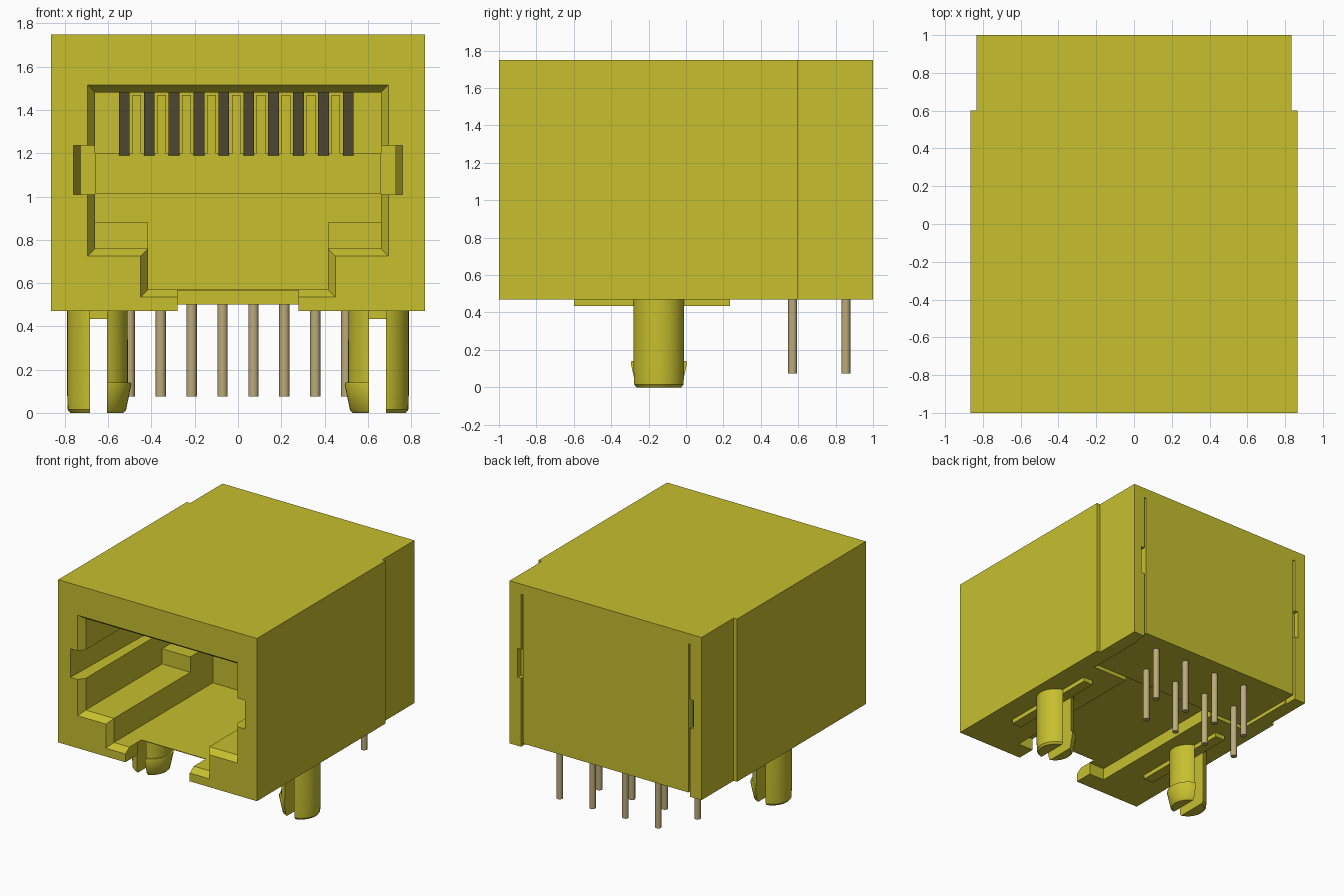
import bpy, bmesh, math
from mathutils import Vector

cube = bpy.data.objects.get("Cube")
if cube:
    bpy.data.objects.remove(cube, do_unlink=True)


def material(name, rgb):
    m = bpy.data.materials.new(name)
    m.use_nodes = True
    m.diffuse_color = (*rgb, 1)
    m.node_tree.nodes["Principled BSDF"].inputs["Base Color"].default_value = (*rgb, 1)
    return m


YELLOW = material("mustard plastic", (0.57, 0.52, 0.028))
TAN = material("tan metal", (0.50, 0.41, 0.20))


def finish(name, bm, mat, smooth=False, mirror=False):
    bmesh.ops.recalc_face_normals(bm, faces=bm.faces)
    mesh = bpy.data.meshes.new(name)
    bm.to_mesh(mesh)
    bm.free()
    ob = bpy.data.objects.new(name, mesh)
    bpy.context.collection.objects.link(ob)
    mesh.materials.append(mat)
    bpy.ops.object.select_all(action="DESELECT")
    ob.select_set(True)
    bpy.context.view_layer.objects.active = ob
    if smooth:
        bpy.ops.object.shade_smooth_by_angle(angle=math.radians(35))
    if mirror:
        ob.modifiers.new("mirror", "MIRROR").use_clip = False
    return ob


def loft(name, rings, mat=YELLOW, smooth=False, mirror=False, clip=None):
    """Skin a list of point rings; clip = (x, sign) keeps one side of a plane."""
    bm = bmesh.new()
    loops = [[bm.verts.new(p) for p in ring] for ring in rings]
    for a, b in zip(loops, loops[1:]):
        for i in range(len(a)):
            j = (i + 1) % len(a)
            bm.faces.new((a[i], a[j], b[j], b[i]))
    bm.faces.new(loops[0])
    bm.faces.new(loops[-1])
    if clip:
        bmesh.ops.bisect_plane(bm, geom=bm.verts[:] + bm.edges[:] + bm.faces[:],
                               plane_co=(clip[0], 0, 0), plane_no=(clip[1], 0, 0),
                               clear_inner=True)
        bmesh.ops.holes_fill(bm, edges=[e for e in bm.edges if e.is_boundary])
    return finish(name, bm, mat, smooth, mirror)


def box(name, x, y, z, mat=YELLOW, mirror=False):
    ring = [(x[0], y[0]), (x[1], y[0]), (x[1], y[1]), (x[0], y[1])]
    return loft(name, [[(a, b, h) for a, b in ring] for h in z], mat, mirror=mirror)


def turned(name, cx, cy, profile, n, **kw):
    rings = [[(cx + r * math.cos(2 * math.pi * i / n),
               cy + r * math.sin(2 * math.pi * i / n), z) for i in range(n)]
             for r, z in profile]
    return loft(name, rings, smooth=True, **kw)


def cut(target, cutter):
    cutter.hide_render = True
    for ob in (cutter, target):
        bpy.context.view_layer.objects.active = ob
        for m in list(ob.modifiers):
            if m.type == "MIRROR":
                bpy.ops.object.modifier_apply(modifier=m.name)
    mod = target.modifiers.new("cut", "BOOLEAN")
    mod.operation, mod.solver, mod.object = "DIFFERENCE", "EXACT", cutter
    bpy.ops.object.modifier_apply(modifier=mod.name)
    bpy.data.objects.remove(cutter, do_unlink=True)


# Housing: block with a slightly narrower rear section
outline = [(0.865, -1), (0.865, 0.6), (0.835, 0.6), (0.835, 1)]
outline += [(-x, y) for x, y in reversed(outline)]
housing = loft("housing", [[(x, y, z) for x, y in outline] for z in (0.47, 1.75)])


# Stepped plug cavity with a chamfered mouth
def cavity_ring(y, d):
    half = [(0.66 + d, 1.48 + d), (0.66 + d, 0.76 - d), (0.415 + d, 0.76 - d),
            (0.415 + d, 0.57 - d)]
    return [(x, y, z) for x, z in half + [(-x, z) for x, z in reversed(half)]]


cut(housing, loft("cavity_cutter", [cavity_ring(y, d) for y, d in
                                    ((-1.1, 0.035), (-1, 0.035), (-0.95, 0), (0.28, 0))]))
# Floor slot: narrow between the front lips, wide behind them
cut(housing, box("lip_cutter", (-0.28, 0.28), (-1.1, -0.8), (0.3, 0.65)))
cut(housing, box("floor_cutter", (-0.415, 0.415), (-0.85, 0.4), (0.3, 0.565)))
# Tapered side channels
channel = [(0.6, -1.1), (0.762, -1.1), (0.76, -1), (0.725, 0.25), (0.6, 0.25)]
cut(housing, loft("channel_cutter", [[(x, y, z) for x, y in channel] for z in (1.01, 1.235)],
                  mirror=True))
# Rear panel outline, clip windows and recessed underside
cut(housing, box("groove_cutter", (0.72, 0.735), (0.9, 1.1), (0.4, 1.67), mirror=True))
cut(housing, box("window_cutter", (0.73, 0.765), (0.96, 1.1), (1.01, 1.235), mirror=True))
cut(housing, box("underside_cutter", (-0.722, 0.722), (0.4, 1.1), (0.3, 0.5)))

# Contact carrier inside the cavity
box("carrier_shelf", (-0.66, 0.66), (0.05, 0.29), (1.015, 1.2))
box("stop_block", (0.415, 0.66), (0, 0.29), (0.76, 0.88), mirror=True)
PITCH = 0.115
first = -4.5 * PITCH - 0.008
for i in range(10):
    x = first + i * PITCH
    # Sloping spring contacts
    loft("spring_contact", [[(x + s, y, z) for y, z in
                             ((-0.45, 1.485), (-0.40, 1.485), (0.10, 1.19), (0.05, 1.19))]
                            for s in (-0.025, 0.025)], TAN)
    # Comb teeth between the contacts
    if i < 9:
        box("comb_tooth", (x + 0.037, x + 0.078), (0.05, 0.29), (1.2, 1.47))

# Round solder pins in two staggered rows
for i in range(8):
    x = -0.5 + i / 7
    turned("solder_pin", x, 0.855 if i % 2 else 0.57, [(0.024, 0.075), (0.024, 0.52)], 16, mat=TAN)

# Split locating posts: plain outer half, barbed inner half
turned("post_outer", 0.65, -0.145, [(0.125, 0), (0.137, 0.015), (0.14, 0.1), (0.14, 0.48)], 40,
       clip=(0.685, 1), mirror=True)
turned("post_inner", 0.65, -0.145,
       [(0.12, 0), (0.132, 0.012), (0.157, 0.13), (0.154, 0.14), (0.141, 0.141), (0.14, 0.48)],
       40, clip=(0.605, -1), mirror=True)

# Standoff ribs under the housing
box("standoff_rib", (0.603, 0.688), (-0.6, 0.235), (0.435, 0.48), mirror=True)
